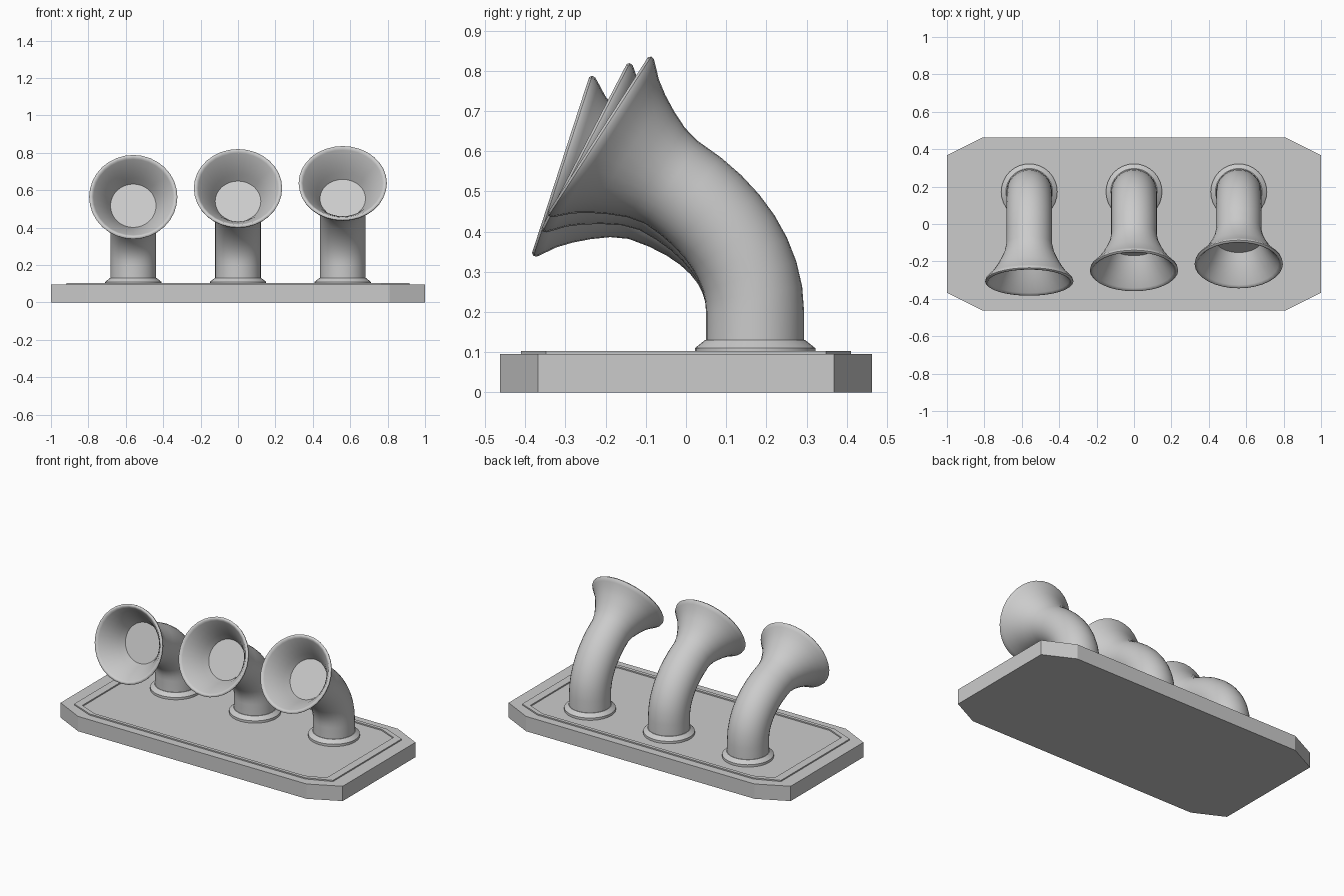
import bpy, bmesh, math
from mathutils import Vector

if "Cube" in bpy.data.objects:
    bpy.data.objects.remove(bpy.data.objects["Cube"])

grey = bpy.data.materials.new("light_grey")
grey.use_nodes = True
grey.diffuse_color = (0.6, 0.6, 0.6, 1)
grey.node_tree.nodes["Principled BSDF"].inputs["Base Color"].default_value = (0.6, 0.6, 0.6, 1)

SIDES = 32
BACK = 0.172          # y of the pipe feet
PIPE = 0.122          # pipe radius


def finish(name, bm, smooth=None):
    bmesh.ops.recalc_face_normals(bm, faces=bm.faces)
    mesh = bpy.data.meshes.new(name)
    bm.to_mesh(mesh)
    bm.free()
    mesh.materials.append(grey)
    obj = bpy.data.objects.new(name, mesh)
    bpy.context.collection.objects.link(obj)
    if smooth:
        bpy.ops.object.select_all(action="DESELECT")
        obj.select_set(True)
        bpy.context.view_layer.objects.active = obj
        bpy.ops.object.shade_smooth_by_angle(angle=math.radians(smooth))
    return obj


def octagon(bm, hx, hy, cx, cy, z):
    """Rectangle loop with cut corners; cx, cy are where the cuts begin."""
    quarter = [(hx, cy), (cx, hy)]
    pts = quarter + [(-x, y) for x, y in quarter[::-1]]
    pts += [(-x, -y) for x, y in pts]
    return [bm.verts.new((x, y, z)) for x, y in pts]


def loft(bm, loops):
    for a, b in zip(loops, loops[1:]):
        n = len(a)
        for i in range(n):
            j = (i + 1) % n
            bm.faces.new((a[i], a[j], b[j], b[i]))
    bm.faces.new(loops[0])
    bm.faces.new(loops[-1])


def ring(bm, x, centre, tilt, radius):
    """Circle whose axis leans forward from vertical by tilt."""
    y, z = centre
    loop = []
    for i in range(SIDES):
        a = 2 * math.pi * i / SIDES
        s = radius * math.sin(a)
        loop.append(bm.verts.new((x + radius * math.cos(a),
                                  y + s * math.cos(tilt), z + s * math.sin(tilt))))
    return loop


# Base plate with cut corners
bm = bmesh.new()
loft(bm, [octagon(bm, 1, 0.463, 0.81, 0.368, z) for z in (0, 0.095)])
finish("base_plate", bm)

# Thin raised border on the plate, open in the middle
bm = bmesh.new()
outer = [octagon(bm, 0.917, 0.411, 0.765, 0.348, z) for z in (0.094, 0.103)]
inner = [octagon(bm, 0.866, 0.389, 0.745, 0.338, z) for z in (0.103, 0.0945)]
loft(bm, outer + inner)
bm.faces.ensure_lookup_table()
bmesh.ops.delete(bm, geom=bm.faces[-2:], context="FACES_ONLY")
finish("raised_border", bm)

# Bell profile: distance from bell start, radius; out along the wall, back inside
BELL = [(0.045, 0.132), (0.09, 0.152), (0.13, 0.174), (0.165, 0.198), (0.19, 0.222),
        (0.203, 0.234), (0.212, 0.236), (0.218, 0.230), (0.218, 0.222), (0.208, 0.213),
        (0.18, 0.191), (0.14, 0.164), (0.10, 0.142), (0.06, PIPE)]


def horn(side, x, start, lean):
    tilt = math.radians(lean)
    p0, p3 = Vector((BACK, 0.2)), Vector(start)
    axis = Vector((-math.sin(tilt), math.cos(tilt)))
    corner = p3 - axis * ((BACK - p3.x) / math.sin(tilt))
    p1, p2 = p0.lerp(corner, 0.64), p3.lerp(corner, 0.64)
    bm = bmesh.new()
    loops = [ring(bm, x, (BACK, 0.1), 0, PIPE)]
    steps = 8
    for i in range(steps + 1):
        t = i / steps
        u = 1 - t
        c = p0 * u**3 + p1 * (3 * u * u * t) + p2 * (3 * u * t * t) + p3 * t**3
        d = (p1 - p0) * u * u + (p2 - p1) * 2 * u * t + (p3 - p2) * t * t
        loops.append(ring(bm, x, c, math.atan2(-d.x, d.y), PIPE))
    loops += [ring(bm, x, p3 + axis * t, tilt, r) for t, r in BELL]
    loft(bm, loops)
    finish(side + "_horn", bm, 50)

    # Bevelled foot flange
    bm = bmesh.new()
    loft(bm, [ring(bm, x, (BACK, z), 0, r)
              for z, r in ((0.094, 0.15), (0.11, 0.15), (0.13, 0.125))])
    finish(side + "_flange", bm, 30)


horn("right", -0.56, (-0.105, 0.498), 72)
horn("middle", 0, (-0.06, 0.5125), 62.6)
horn("left", 0.56, (-0.036, 0.5225), 57.2)
